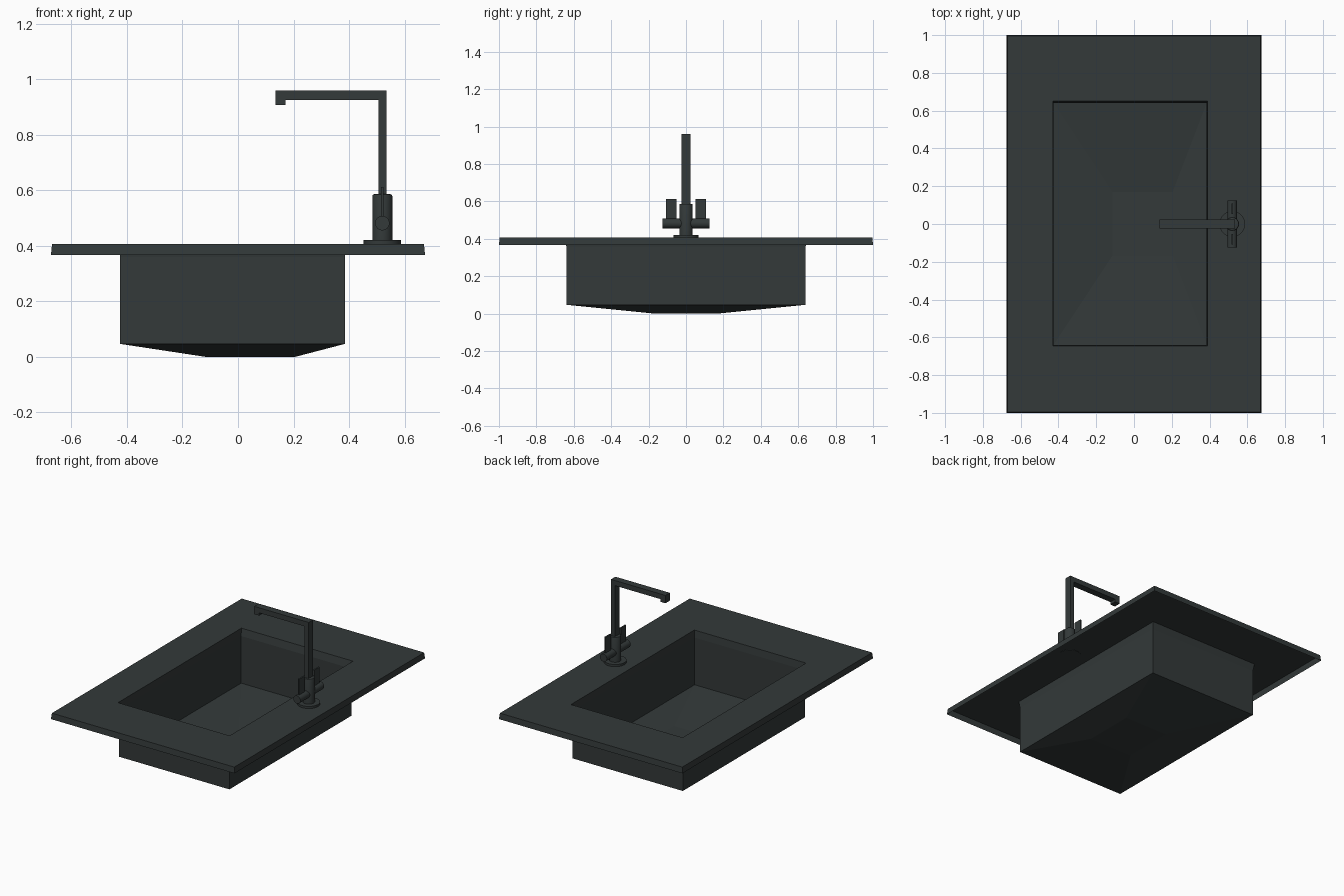
import bpy, bmesh, math
from mathutils import Matrix

if "Cube" in bpy.data.objects:
    bpy.data.objects.remove(bpy.data.objects["Cube"])

mat = bpy.data.materials.new("dark_slate")
mat.diffuse_color = (0.033, 0.041, 0.041, 1)
mat.use_nodes = True
mat.node_tree.nodes["Principled BSDF"].inputs["Base Color"].default_value = mat.diffuse_color


def finish(name, bm, smooth=False):
    bmesh.ops.recalc_face_normals(bm, faces=bm.faces)
    me = bpy.data.meshes.new(name)
    bm.to_mesh(me)
    bm.free()
    me.materials.append(mat)
    ob = bpy.data.objects.new(name, me)
    bpy.context.collection.objects.link(ob)
    if smooth:
        bpy.ops.object.select_all(action='DESELECT')
        ob.select_set(True)
        bpy.context.view_layer.objects.active = ob
        bpy.ops.object.shade_smooth_by_angle(angle=math.radians(35))
    return ob


def rings(name, specs, cap=False):
    """Skin rectangles given as (x0, x1, y0, y1, z)."""
    bm = bmesh.new()
    loops = [[bm.verts.new(p) for p in ((a, c, z), (b, c, z), (b, d, z), (a, d, z))]
             for a, b, c, d, z in specs]
    for lo, hi in zip(loops, loops[1:]):
        for i in range(4):
            j = (i + 1) % 4
            bm.faces.new((lo[i], lo[j], hi[j], hi[i]))
    if cap:
        bm.faces.new(loops[-1])
    return finish(name, bm)


def box(name, x0, x1, y0, y1, z0, z1):
    bm = bmesh.new()
    bmesh.ops.create_cube(bm, size=1)
    bmesh.ops.scale(bm, vec=(x1 - x0, y1 - y0, z1 - z0), verts=bm.verts)
    bmesh.ops.translate(bm, vec=((x0 + x1) / 2, (y0 + y1) / 2, (z0 + z1) / 2), verts=bm.verts)
    return finish(name, bm)


def cyl(name, r, length, centre, along_y=False, bevel=0):
    bm = bmesh.new()
    bmesh.ops.create_cone(bm, cap_ends=True, segments=32, radius1=r, radius2=r, depth=length)
    if bevel:
        rim = [e for e in bm.edges if abs(e.verts[0].co.z - e.verts[1].co.z) < 1e-5
               and e.verts[0].co.z > 0]
        bmesh.ops.bevel(bm, geom=rim, offset=bevel, segments=2, affect='EDGES', profile=0.5)
    if along_y:
        bmesh.ops.rotate(bm, matrix=Matrix.Rotation(math.pi / 2, 3, 'X'), verts=bm.verts)
    bmesh.ops.translate(bm, vec=centre, verts=bm.verts)
    return finish(name, bm, True)


# Hollow rim with a shallow skirt, walls of the basin, floor sloping to a small flat
wall = (-0.425, 0.385, -0.64, 0.64)
rings("rim_and_basin", [(-0.674, 0.674, -1.0, 1.0, 0.368),
                        (-0.67, 0.67, -0.996, 0.996, 0.407),
                        (-0.43, 0.39, -0.645, 0.65, 0.407),
                        wall + (0.36,), wall + (0.047,),
                        (-0.115, 0.205, -0.17, 0.17, 0.0)], cap=True)

# Tap base, body and cross bar
fx = 0.52
cyl("tap_base", 0.068, 0.016, (fx, 0, 0.413))
cyl("tap_body", 0.036, 0.17, (fx, 0, 0.502), bevel=0.008)
cyl("tap_cross_bar", 0.026, 0.25, (fx, 0, 0.482), along_y=True)

# Thin upright lever handles
for name, s in (("left", -1), ("right", 1)):
    box(name + "_handle", fx - 0.005, fx + 0.005,
        *sorted((s * 0.052, s * 0.108)), 0.485, 0.612)

# Square-section spout extruded from its side profile
bm = bmesh.new()
prof = [(0.506, 0.56), (0.535, 0.56), (0.535, 0.96), (0.135, 0.96),
        (0.135, 0.908), (0.172, 0.908), (0.172, 0.926), (0.506, 0.926)]
face = bm.faces.new([bm.verts.new((x, -0.023, z)) for x, z in prof])
ext = bmesh.ops.extrude_face_region(bm, geom=[face])
bmesh.ops.translate(bm, vec=(0, 0.046, 0),
                    verts=[v for v in ext["geom"] if isinstance(v, bmesh.types.BMVert)])
finish("tap_spout", bm)
